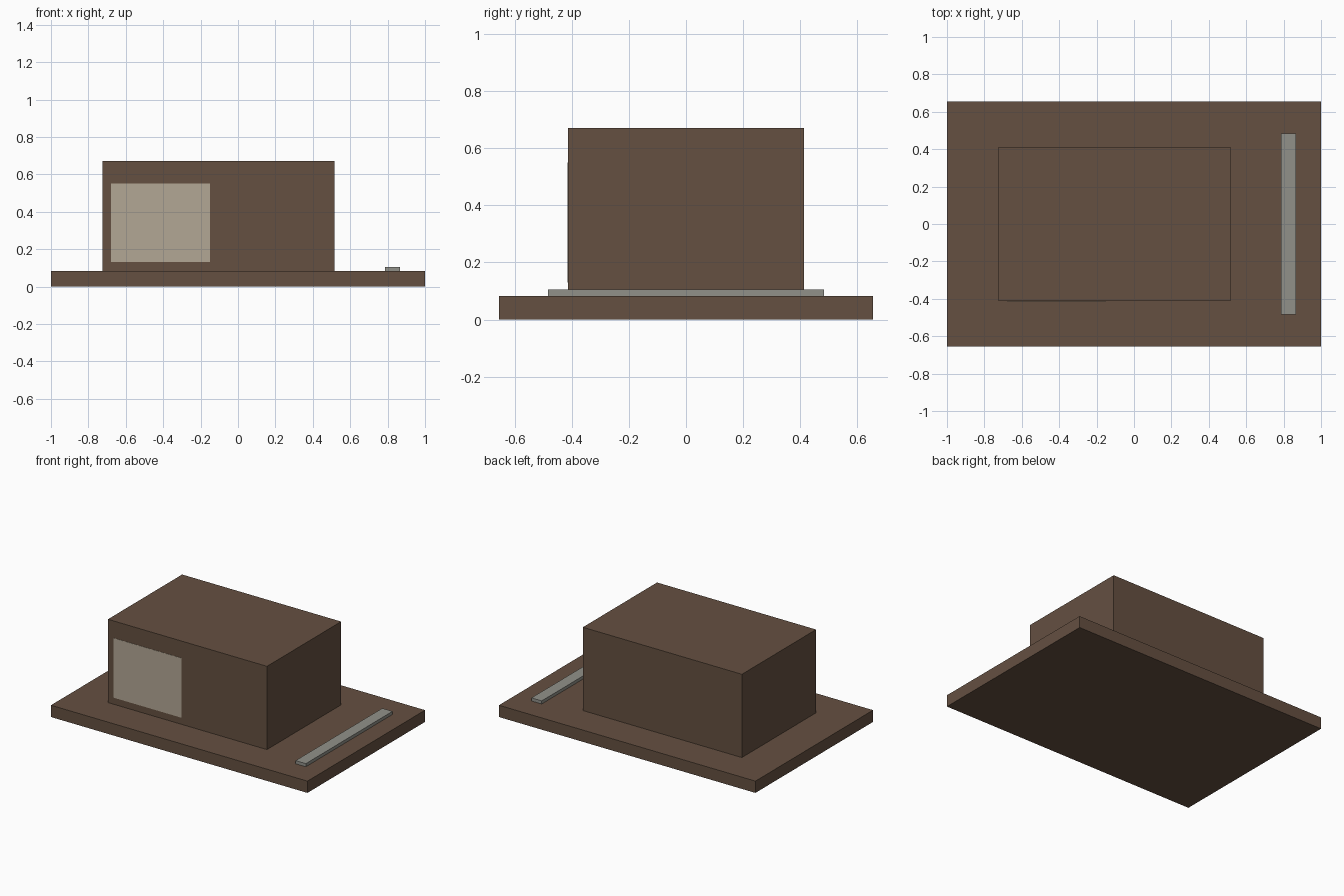
import bpy
import bmesh
from mathutils import Vector

if "Cube" in bpy.data.objects:
    bpy.data.objects.remove(bpy.data.objects["Cube"])


def material(name, rgb):
    m = bpy.data.materials.new(name)
    m.diffuse_color = (*rgb, 1)
    m.use_nodes = True
    m.node_tree.nodes["Principled BSDF"].inputs["Base Color"].default_value = m.diffuse_color
    return m


def box(name, low, high, mat):
    """Flat-shaded box between two opposite corners."""
    low, high = Vector(low), Vector(high)
    bm = bmesh.new()
    bmesh.ops.create_cube(bm, size=1)
    bmesh.ops.scale(bm, vec=high - low, verts=bm.verts)
    mesh = bpy.data.meshes.new(name)
    bm.to_mesh(mesh)
    bm.free()
    mesh.materials.append(mat)
    obj = bpy.data.objects.new(name, mesh)
    obj.location = (low + high) / 2
    bpy.context.collection.objects.link(obj)
    return obj


brown = material("brown", (0.13, 0.08, 0.053))
grey = material("warm_grey", (0.285, 0.285, 0.254))
cream = material("cream", (0.45, 0.39, 0.30))

BASE_TOP = 0.083

# Wide base slab
box("base", (-1, -0.655, 0), (1, 0.655, BASE_TOP), brown)
# Main block, set left of centre
box("block", (-0.725, -0.413, BASE_TOP), (0.515, 0.413, 0.67), brown)
# Raised strip along the right edge
box("strip", (0.787, -0.483, BASE_TOP), (0.867, 0.483, 0.105), grey)
# Thin pale panel on the front of the block
box("front_panel", (-0.68, -0.4145, 0.13), (-0.15, -0.405, 0.55), cream)
